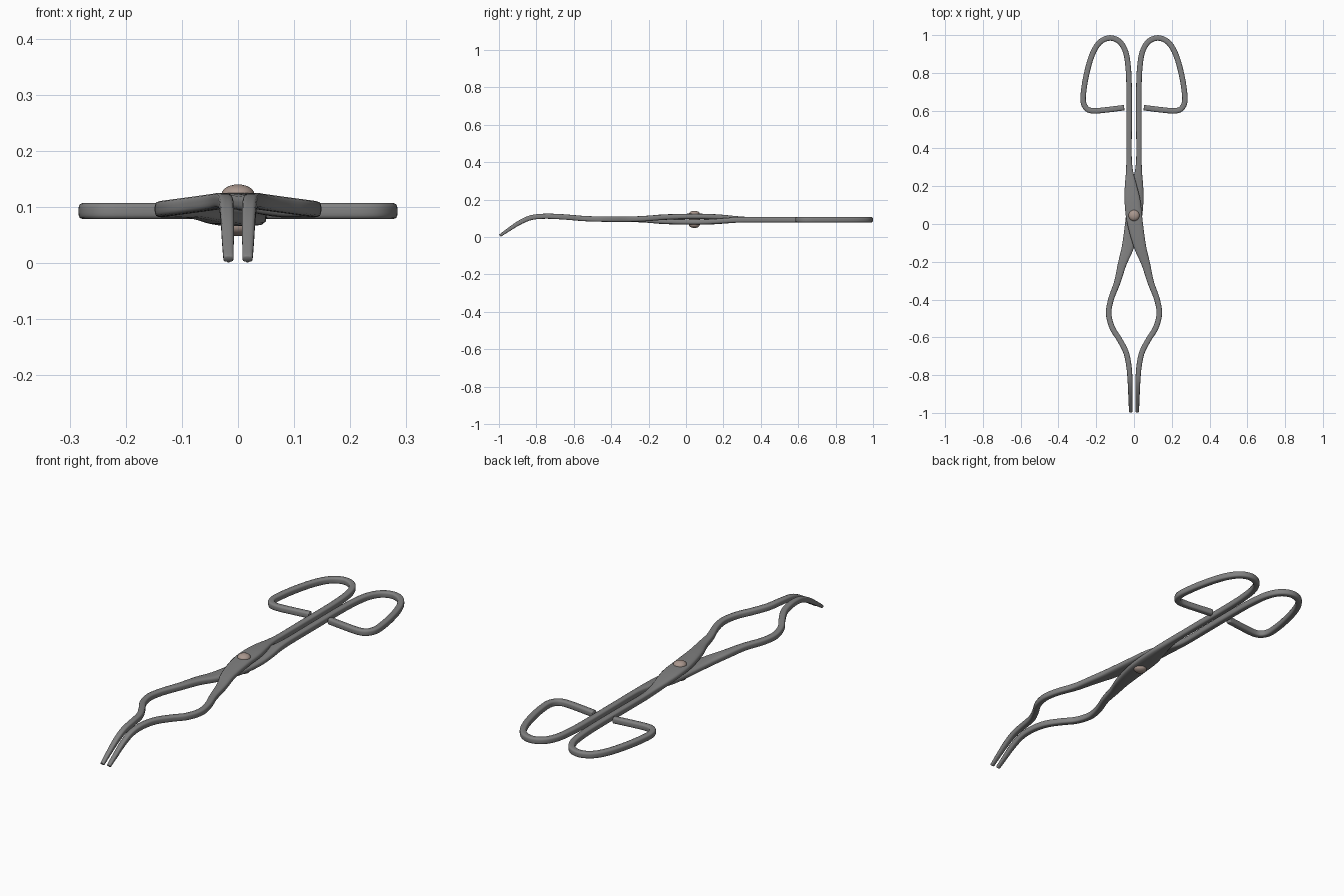
import bpy, bmesh, math
from mathutils import Vector

if "Cube" in bpy.data.objects:
    bpy.data.objects.remove(bpy.data.objects["Cube"])

# Stations: x, y, base z, lift away from the other arm, width, height
JAW = [
    (.017, -.995, .007, 0, .018, .014),
    (.018, -.95, .038, 0, .021, .019),
    (.019, -.89, .077, 0, .024, .024),
    (.021, -.83, .103, 0, .026, .026),
    (.026, -.76, .111, 0, .028, .027),
    (.042, -.68, .109, 0, .029, .028),
    (.078, -.61, .104, 0, .029, .028),
    (.115, -.55, .099, 0, .029, .028),
    (.134, -.475, .096, 0, .029, .028),
    (.122, -.40, .095, 0, .030, .028),
    (.089, -.31, .095, 0, .034, .028)]
HINGE = [
    (.062, -.21, .095, .004, .046, .029),
    (.032, -.12, .095, .011, .064, .029),
    (.003, .02, .095, .015, .084, .029),
    (-.008, .12, .095, .014, .084, .029),
    (-.017, .20, .095, .009, .064, .029),
    (-.023, .27, .094, .003, .040, .029)]
# The handle keeps one section, so only x and y change
HANDLE = [(-.026, .34), (-.026, .50), (-.026, .72), (-.030, .82), (-.044, .91),
          (-.077, .966), (-.128, .985), (-.180, .963), (-.220, .90),
          (-.252, .79), (-.269, .68), (-.266, .636), (-.247, .608),
          (-.215, .599), (-.14, .605), (-.052, .616)]


def smooth_path(rows, steps=5):
    """Cubic interpolation of the stations by chord length."""
    n = len(rows)
    t = [0.0]
    for a, b in zip(rows, rows[1:]):
        t.append(t[-1] + math.dist(a[:3], b[:3]))
    slope = []
    for i in range(n):
        a, b = max(i - 1, 0), min(i + 1, n - 1)
        slope.append([(q - p) / (t[b] - t[a]) for p, q in zip(rows[a], rows[b])])
    out = []
    for i in range(n - 1):
        d = t[i + 1] - t[i]
        for k in range(steps):
            u = k / steps
            h0, h1 = 2*u**3 - 3*u*u + 1, 3*u*u - 2*u**3
            g0, g1 = (u**3 - 2*u*u + u) * d, (u**3 - u*u) * d
            out.append([h0*p + h1*q + g0*m + g1*v for p, q, m, v in
                        zip(rows[i], rows[i + 1], slope[i], slope[i + 1])])
    return out + [list(rows[-1])]


def material(name, colour):
    mat = bpy.data.materials.new(name)
    mat.diffuse_color = (*colour, 1)
    mat.use_nodes = True
    mat.node_tree.nodes["Principled BSDF"].inputs["Base Color"].default_value = mat.diffuse_color
    return mat


steel = material("dark_steel", (.22, .22, .22))
copper = material("rivet_metal", (.40, .31, .27))


def finish(bm, name, mat, angle=50):
    bmesh.ops.recalc_face_normals(bm, faces=bm.faces)
    me = bpy.data.meshes.new(name)
    bm.to_mesh(me)
    bm.free()
    ob = bpy.data.objects.new(name, me)
    bpy.context.collection.objects.link(ob)
    me.materials.append(mat)
    bpy.ops.object.select_all(action='DESELECT')
    bpy.context.view_layer.objects.active = ob
    ob.select_set(True)
    bpy.ops.object.shade_smooth_by_angle(angle=math.radians(angle))
    return ob


def arm(name, side):
    """Sweep a rounded-square section; side -1 gives the mirrored lower arm."""
    rows = JAW + HINGE + [(x, y, .0925, 0, .029, .029) for x, y in HANDLE]
    path = smooth_path(rows)
    pts = [Vector((side * r[0], r[1], r[2] + side * r[3])) for r in path]
    bm = bmesh.new()
    rings = []
    count = 20
    for i, (p, r) in enumerate(zip(pts, path)):
        tan = (pts[min(i + 1, len(pts) - 1)] - pts[max(i - 1, 0)]).normalized()
        across = tan.cross(Vector((0, 0, 1))).normalized()
        up = across.cross(tan)
        ring = []
        for k in range(count):
            a = 2 * math.pi * (k + .5) / count
            c, s = math.cos(a), math.sin(a)
            f = .5 / (abs(c)**4 + abs(s)**4) ** .25
            ring.append(bm.verts.new(p + across * c * f * r[4] + up * s * f * r[5]))
        rings.append(ring)
    for a, b in zip(rings, rings[1:]):
        for k in range(count):
            j = (k + 1) % count
            bm.faces.new((a[k], a[j], b[j], b[k]))
    ends = [bm.faces.new(rings[0]), bm.faces.new(rings[-1])]
    # Soften the cut ends
    edges = [e for f in ends for e in f.edges]
    bmesh.ops.bevel(bm, geom=edges, offset=.003, segments=2, affect='EDGES', profile=.5)
    return finish(bm, name, steel)


arm("upper_arm", 1)
arm("lower_arm", -1)

# Rivet: a shank with a domed head on each side
profile = [(0, .140)]
profile += [(.029 * math.sin(a), .123 + .017 * math.cos(a))
            for a in (math.pi / 2 * k / 6 for k in range(1, 7))]
profile += [(r, .188 - z) for r, z in reversed(profile)]
bm = bmesh.new()
verts = [bm.verts.new((r, 0, z)) for r, z in profile]
edges = [bm.edges.new(p) for p in zip(verts, verts[1:])]
bmesh.ops.spin(bm, geom=verts + edges, cent=(0, 0, 0), axis=(0, 0, 1),
               angle=2 * math.pi, steps=32)
bmesh.ops.remove_doubles(bm, verts=bm.verts, dist=1e-5)
rivet = finish(bm, "pivot_rivet", copper)
rivet.location = (0, .045, 0)
